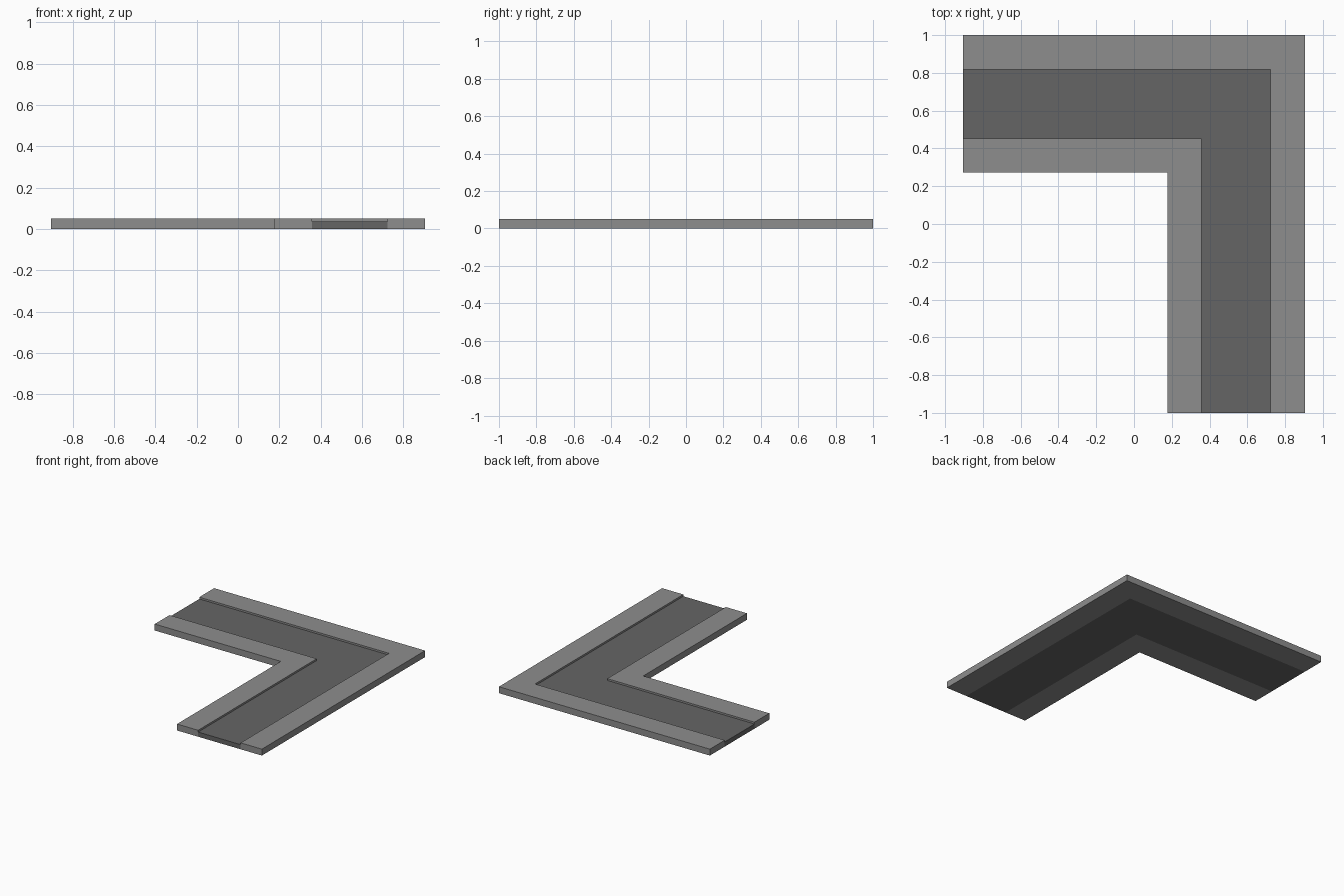
import bpy
import bmesh

if "Cube" in bpy.data.objects:
    bpy.data.objects.remove(bpy.data.objects["Cube"])

X, Y = 0.905, 1.0   # half extents of the corner tile


def material(name, v):
    m = bpy.data.materials.new(name)
    m.diffuse_color = (v, v, v, 1)
    m.use_nodes = True
    m.node_tree.nodes["Principled BSDF"].inputs["Base Color"].default_value = m.diffuse_color
    return m


def corner_band(name, d0, d1, height, mat):
    """L-shaped slab lying between distances d0 and d1 from the outer edges."""
    outline = [(-X, Y - d0), (-X, Y - d1), (X - d1, Y - d1),
               (X - d1, -Y), (X - d0, -Y), (X - d0, Y - d0)]
    bm = bmesh.new()
    base = bm.faces.new([bm.verts.new((x, y, 0)) for x, y in outline])
    top = bmesh.ops.extrude_face_region(bm, geom=[base], use_keep_orig=True)
    verts = [g for g in top["geom"] if isinstance(g, bmesh.types.BMVert)]
    bmesh.ops.translate(bm, verts=verts, vec=(0, 0, height))
    bmesh.ops.recalc_face_normals(bm, faces=bm.faces)
    mesh = bpy.data.meshes.new(name)
    bm.to_mesh(mesh)
    bm.free()
    mesh.materials.append(mat)
    obj = bpy.data.objects.new(name, mesh)
    bpy.context.collection.objects.link(obj)
    return obj


pavement = material("pavement_grey", 0.27)
asphalt = material("asphalt_grey", 0.13)

# raised sidewalks either side of the lower road surface
corner_band("outer_sidewalk", 0.0, 0.182, 0.05, pavement)
corner_band("road", 0.182, 0.547, 0.036, asphalt)
corner_band("inner_sidewalk", 0.547, 0.728, 0.05, pavement)
